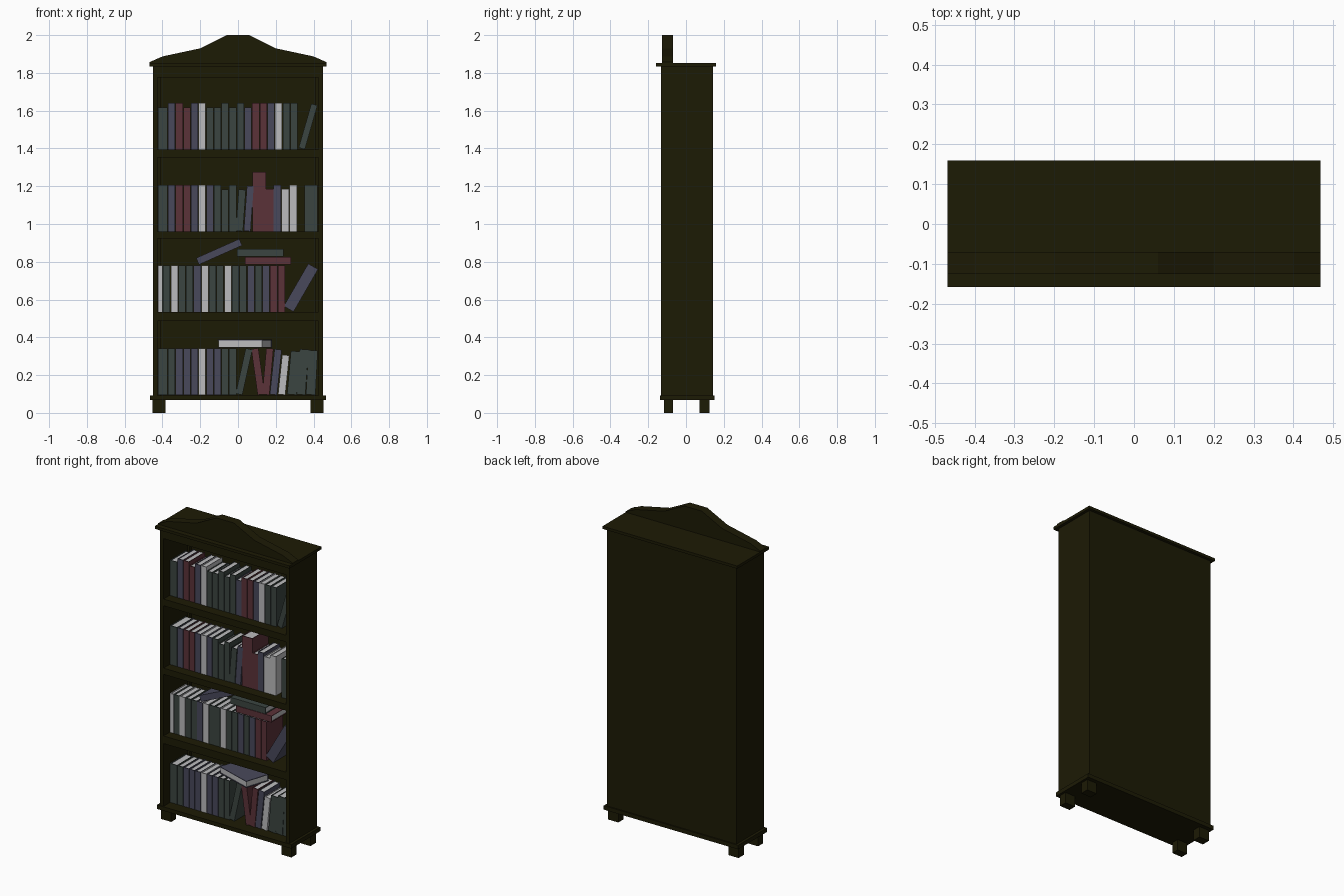
import bpy, bmesh
from math import radians, sin, cos
from mathutils import Matrix, Vector

if "Cube" in bpy.data.objects:
    bpy.data.objects.remove(bpy.data.objects["Cube"])


def material(name, rgb):
    m = bpy.data.materials.new(name)
    m.diffuse_color = (*rgb, 1)
    m.use_nodes = True
    m.node_tree.nodes["Principled BSDF"].inputs["Base Color"].default_value = m.diffuse_color
    return m


WOOD = material("dark wood", (0.012, 0.0105, 0.0015))
BOOK_MATS = [material("page white", (0.5, 0.5, 0.51)),
             material("muted green", (0.044, 0.06, 0.053)),
             material("slate blue", (0.066, 0.066, 0.105)),
             material("dull red", (0.105, 0.032, 0.04))]
COLOUR = {"W": 0, "G": 1, "B": 2, "R": 3}


def add_box(bm, x0, x1, y0, y1, z0, z1, mat=0, matrix=Matrix()):
    size = Matrix.Diagonal((x1 - x0, y1 - y0, z1 - z0, 1))
    place = Matrix.Translation(((x0 + x1) / 2, (y0 + y1) / 2, (z0 + z1) / 2))
    verts = bmesh.ops.create_cube(bm, size=1, matrix=matrix @ place @ size)["verts"]
    for f in {f for v in verts for f in v.link_faces}:
        f.material_index = mat


def finish(bm, name, mats):
    me = bpy.data.meshes.new(name)
    bm.to_mesh(me)
    bm.free()
    for m in mats:
        me.materials.append(m)
    ob = bpy.data.objects.new(name, me)
    bpy.context.collection.objects.link(ob)
    return ob


def wood_box(name, *bounds):
    bm = bmesh.new()
    add_box(bm, *bounds)
    finish(bm, name, [WOOD])


# Case: slabs, sides, back and header
wood_box("base_slab", -0.467, 0.467, -0.138, 0.15, 0.068, 0.093)
wood_box("top_slab", -0.468, 0.468, -0.158, 0.16, 1.835, 1.852)
wood_box("header", -0.425, 0.425, -0.132, 0.125, 1.775, 1.835)
wood_box("back_panel", -0.425, 0.425, 0.125, 0.142, 0.093, 1.835)
for s, side in ((-1, "left"), (1, "right")):
    def span(a, b):
        return sorted((s * a, s * b))
    wood_box(side + "_side", *span(0.425, 0.45), -0.132, 0.142, 0.093, 1.835)
    wood_box(side + "_back_post", *span(0.41, 0.425), 0.105, 0.125, 0.093, 1.775)
    wood_box(side + "_front_leg", *span(0.383, 0.453), -0.116, -0.068, 0, 0.068)
    wood_box(side + "_back_leg", *span(0.383, 0.453), 0.072, 0.125, 0, 0.068)

# Shelves
for i, (lo, hi) in enumerate(((0.487, 0.535), (0.922, 0.961), (1.353, 1.395))):
    wood_box(f"shelf_{i + 1}", -0.425, 0.425, -0.132, 0.125, lo, hi)

# Crest: mirrored profile extruded backwards
half = [(0.06, 2.0), (0.2, 1.93), (0.4, 1.887), (0.468, 1.857), (0.468, 1.85)]
profile = half + [(-x, z) for x, z in reversed(half)]
bm = bmesh.new()
face = bm.faces.new([bm.verts.new((x, -0.126, z)) for x, z in profile])
ext = bmesh.ops.extrude_face_region(bm, geom=[face])["geom"]
bmesh.ops.translate(bm, vec=Vector((0, 0.056, 0)),
                    verts=[v for v in ext if isinstance(v, bmesh.types.BMVert)])
bmesh.ops.recalc_face_normals(bm, faces=bm.faces)
finish(bm, "crest", [WOOD])


def add_book(bm, colour, x, z0, w, h=0.245, lean=0, z=None, yaw=0):
    """Two boards, a spine at the front and a white page block."""
    t = radians(lean)
    if z is None:
        z = z0 + (h * cos(t) + w * abs(sin(t))) / 2
    m = (Matrix.Translation((x, 0.01, z)) @ Matrix.Rotation(radians(yaw), 4, "Z")
         @ Matrix.Rotation(t, 4, "Y"))
    c, a, b, d, k = COLOUR[colour], w / 2, h / 2, 0.08, 0.004
    add_box(bm, -a, -a + k, -d, d, -b, b, c, m)
    add_box(bm, a - k, a, -d, d, -b, b, c, m)
    add_box(bm, -a + k, a - k, -d, -d + k, -b, b, c, m)
    add_box(bm, -a + k, a - k, -d + k, d - k, -b + k, b - k, 0, m)


# Books: upright run (lower case = shorter), then individually placed ones
# (colour, x, width, height, lean, z, yaw)
rows = [
    (0.095, 0.053, "GGBBBWBBGG", [
        ("G", 0.032, 0.036, 0.245, 12.5), ("R", 0.106, 0.038, 0.245, -8),
        ("R", 0.158, 0.038, 0.245, 5), ("B", 0.2, 0.038, 0.24, 6),
        ("W", 0.242, 0.038, 0.21, 6), ("G", 0.295, 0.05, 0.23, 5),
        ("G", 0.342, 0.046, 0.24, 4), ("G", 0.391, 0.05, 0.235, 3),
        ("B", 0.036, 0.042, 0.25, 90, 0.367, 162)]),
    (0.535, 0.027, "WGWGGBWGGWGGBGBRR", [
        ("B", 0.333, 0.06, 0.26, 30), ("R", 0.159, 0.04, 0.245, 90, 0.805),
        ("G", 0.118, 0.04, 0.245, 90, 0.847), ("B", -0.1, 0.038, 0.25, 66, 0.853)]),
    (0.961, 0.053, "GBRRBWBGgG", [
        ("G", 0.015, 0.038, 0.22, 4), ("B", 0.057, 0.036, 0.24, 4),
        ("R", 0.113, 0.072, 0.315), ("R", 0.169, 0.039, 0.225),
        ("B", 0.208, 0.04), ("W", 0.251, 0.04, 0.225), ("W", 0.293, 0.04),
        ("G", 0.387, 0.07)]),
    (1.395, 0.053, "gBRrBWggGgGbRRBWGG", [("G", 0.371, 0.034, 0.242, 16)]),
]
for i, (z0, first, run, extra) in enumerate(rows):
    bm = bmesh.new()
    x = -0.425
    for n, ch in enumerate(run):
        w = 0.0405 if n else first
        add_book(bm, ch.upper(), x + w / 2, z0, w - 0.003,
                 0.222 if ch.islower() else 0.245)
        x += w
    for colour, bx, w, *rest in extra:
        add_book(bm, colour, bx, z0, w, *rest)
    finish(bm, f"books_row_{i + 1}", BOOK_MATS)
